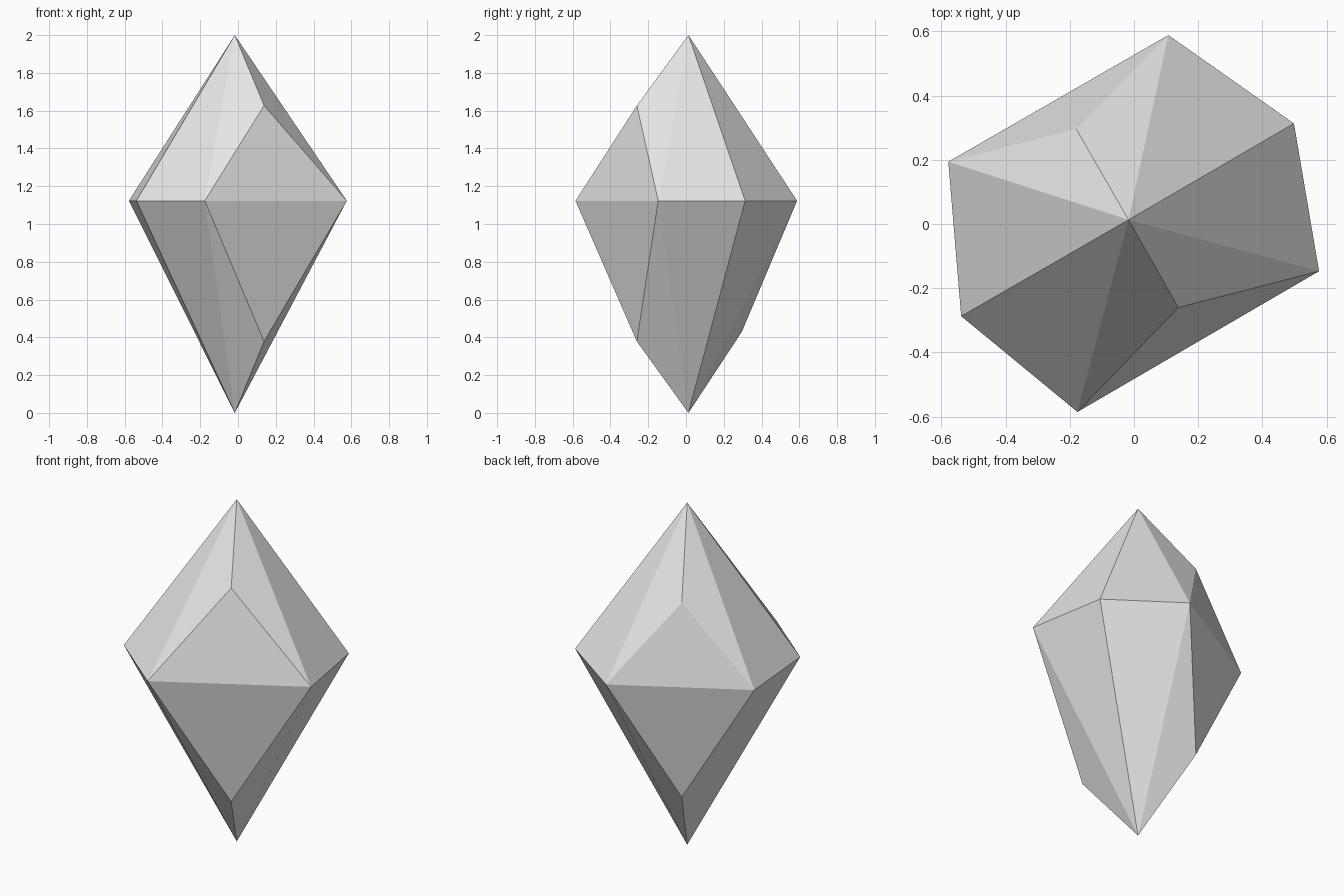
import bpy
import bmesh
from mathutils import Vector

cube = bpy.data.objects.get("Cube")
if cube:
    bpy.data.objects.remove(cube, do_unlink=True)

# Single stone colour
stone = bpy.data.materials.new("pale_grey_stone")
stone.use_nodes = True
grey = (0.8, 0.8, 0.8, 1.0)
stone.diffuse_color = grey
stone.node_tree.nodes["Principled BSDF"].inputs["Base Color"].default_value = grey

# Irregular six-sided girdle, counter-clockwise from above
girdle_z = 1.123
outline = [(0.107, 0.588), (-0.578, 0.194), (-0.538, -0.287),
           (-0.176, -0.585), (0.576, -0.147), (0.498, 0.313)]

# The two long sides carry an extra facet corner: side -> (x, y, z above, z below)
facets = {0: (-0.18, 0.296, 1.567, 0.43),
          3: (0.138, -0.26, 1.627, 0.378)}

bm = bmesh.new()
girdle = [bm.verts.new((x, y, girdle_z)) for x, y in outline]


def add_point(tip_z, level):
    """Fan flat facets from the girdle to one tip of the crystal."""
    tip = bm.verts.new((-0.017, 0.013, tip_z))
    for i, a in enumerate(girdle):
        b = girdle[(i + 1) % len(girdle)]
        if i in facets:
            x, y = facets[i][:2]
            corner = bm.verts.new(Vector((x, y, facets[i][level])))
            for tri in ((a, b, corner), (b, tip, corner), (tip, a, corner)):
                bm.faces.new(tri)
        else:
            bm.faces.new((a, b, tip))


add_point(2.0, 2)   # upper point
add_point(0.0, 3)   # lower point
bmesh.ops.recalc_face_normals(bm, faces=bm.faces[:])

# Crystal object, flat shaded
mesh = bpy.data.meshes.new("crystal")
bm.to_mesh(mesh)
bm.free()
mesh.materials.append(stone)
crystal = bpy.data.objects.new("crystal", mesh)
bpy.context.collection.objects.link(crystal)
